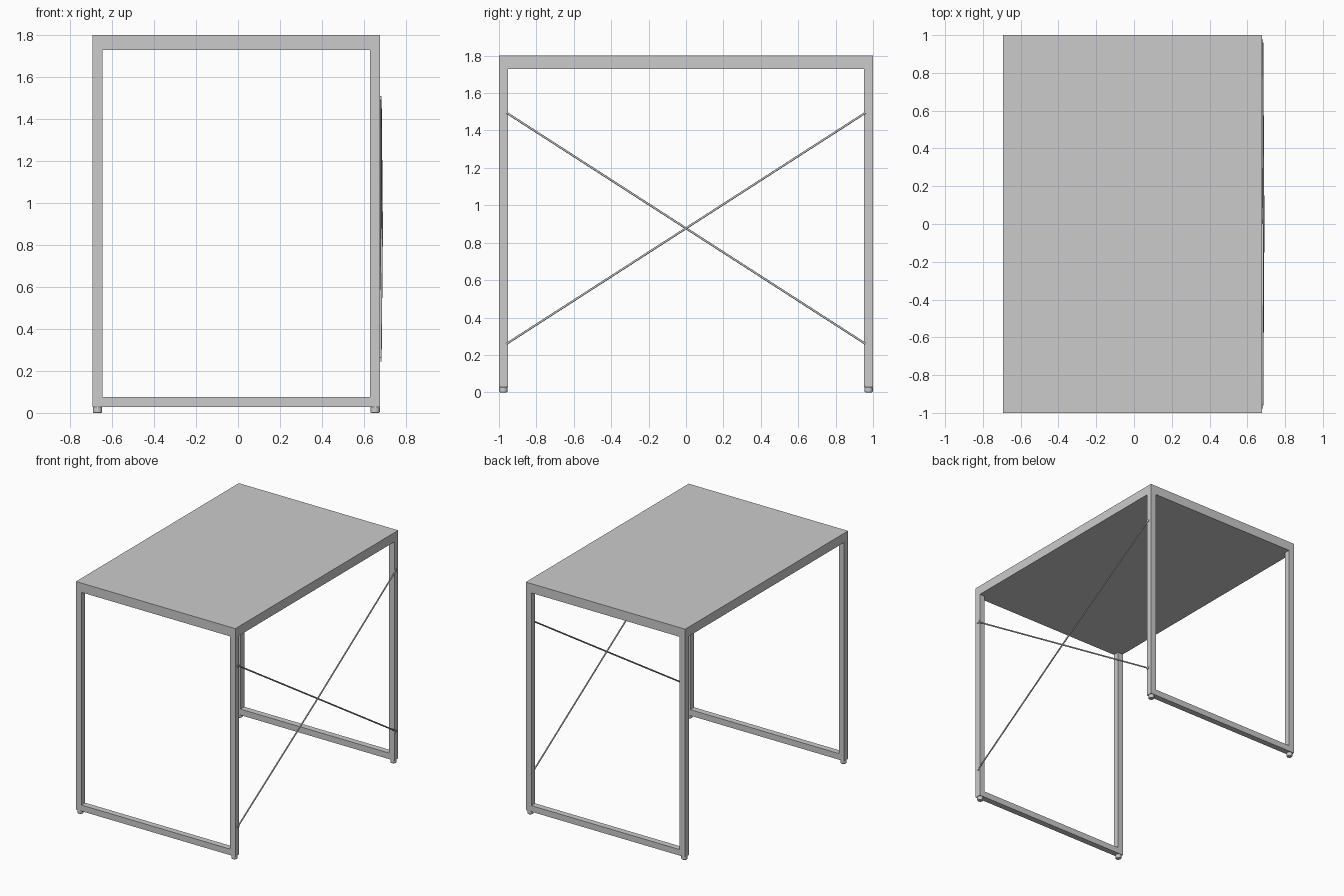
import bpy
from mathutils import Vector

if "Cube" in bpy.data.objects:
    bpy.data.objects.remove(bpy.data.objects["Cube"])

X0, X1 = -0.693, 0.677      # frame extent in x
W = 0.047                   # square tube width


def box(name, lo, hi):
    lo, hi = Vector(lo), Vector(hi)
    bpy.ops.mesh.primitive_cube_add(size=1, location=(lo + hi) / 2)
    ob = bpy.context.object
    ob.name = name
    ob.scale = hi - lo
    bpy.ops.object.transform_apply(location=False, rotation=False, scale=True)
    return ob


def foot(name, x, y):
    # glide with softened rims
    bpy.ops.mesh.primitive_cylinder_add(vertices=24, radius=0.022, depth=0.03,
                                        location=(x, y, 0.015))
    ob = bpy.context.object
    ob.name = name
    bev = ob.modifiers.new("rim", 'BEVEL')
    bev.width, bev.segments, bev.limit_method = 0.005, 2, 'ANGLE'
    bpy.ops.object.shade_smooth_by_angle()


def rod(name, points, radius):
    cu = bpy.data.curves.new(name, 'CURVE')
    cu.dimensions = '3D'
    cu.bevel_depth, cu.bevel_resolution = radius, 2
    cu.use_fill_caps = True
    sp = cu.splines.new('POLY')
    sp.points.add(len(points) - 1)
    for p, co in zip(sp.points, points):
        p.co = (*co, 1)
    ob = bpy.data.objects.new(name, cu)
    bpy.context.collection.objects.link(ob)


# table top
box("table_top", (X0, -1, 1.728), (X1, 1, 1.8))

# two end frames: legs, feet and bottom rail
for side, s in (("front", -1), ("back", 1)):
    ya, yb = sorted((s, s * (1 - W)))
    for end, x in (("left", X0), ("right", X1 - W)):
        box(f"{side}_{end}_leg", (x, ya, 0.028), (x + W, yb, 1.728))
        foot(f"{side}_{end}_foot", x + W / 2, (ya + yb) / 2)
    box(f"{side}_bottom_rail", (X0 + W, ya, 0.028), (X1 - W, yb, 0.075))

# crossed brace rods on the right side, one bowed over the other
for name, s, bow in (("rising_brace", 1, 0.685), ("falling_brace", -1, 0.681)):
    rod(name, [(0.679, -0.96, 0.877 - s * 0.618), (bow, 0, 0.877),
               (0.679, 0.96, 0.877 + s * 0.618)], 0.0055)
    for k in (-1, 1):
        y, z = k * 0.967, 0.877 + s * k * 0.623
        box(f"{name}_end_tab", (0.674, y - 0.011, z - 0.009), (0.683, y + 0.011, z + 0.009))
